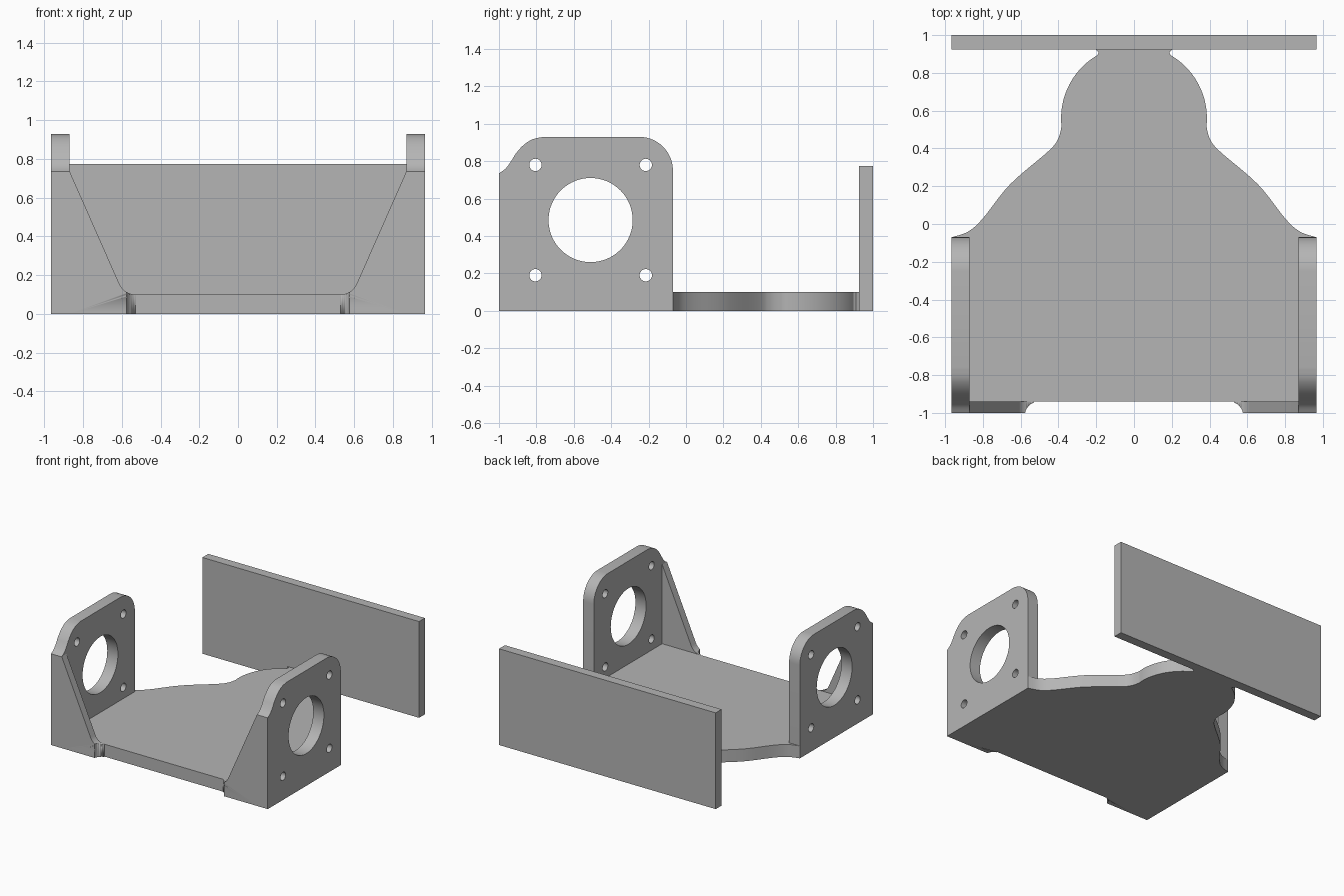
import bpy
import bmesh
from math import cos, sin, radians
from mathutils import Matrix, Vector

if "Cube" in bpy.data.objects:
    bpy.data.objects.remove(bpy.data.objects["Cube"])

# One plain grey finish
grey = bpy.data.materials.new("matte_grey")
grey.use_nodes = True
colour = (0.46, 0.46, 0.46, 1)
grey.diffuse_color = colour
grey.node_tree.nodes["Principled BSDF"].inputs["Base Color"].default_value = colour


def arc(cx, cy, r, start, end, steps=14):
    angles = [radians(start + (end - start) * i / steps) for i in range(steps + 1)]
    return [(cx + r * cos(a), cy + r * sin(a)) for a in angles]


def circle(cx, cy, r, steps=48):
    return arc(cx, cy, r, 0, 360, steps)[:-1]


def smooth_path(points, steps=6):
    """Catmull-Rom curve through the points."""
    p = [Vector(q) for q in [points[0]] + points + [points[-1]]]
    out = []
    for a, b, c, d in zip(p, p[1:], p[2:], p[3:]):
        for i in range(steps):
            t = i / steps
            v = (2 * b + (c - a) * t + (2 * a - 5 * b + 4 * c - d) * t**2
                 + (3 * b - a - 3 * c + d) * t**3) / 2
            out.append((v.x, v.y))
    return out + [points[-1]]


# Profile planes: columns are the world directions of profile x, profile y and depth
PLAN = Matrix.Identity(3)
SIDE = Matrix(((0, 0, 1), (1, 0, 0), (0, 1, 0)))
FRONT = Matrix(((1, 0, 0), (0, 0, -1), (0, 1, 0)))


def plate(name, loops, axes, low, high):
    """Extrude an outline, with further loops as holes, from low to high in depth."""
    curve = bpy.data.curves.new(name, "CURVE")
    curve.dimensions = "2D"
    curve.fill_mode = "BOTH"
    curve.extrude = (high - low) / 2
    for loop in loops:
        spline = curve.splines.new("POLY")
        spline.points.add(len(loop) - 1)
        for point, (x, y) in zip(spline.points, loop):
            point.co = (x, y, 0, 1)
        spline.use_cyclic_u = True
    obj = bpy.data.objects.new(name, curve)
    bpy.context.collection.objects.link(obj)
    bpy.ops.object.select_all(action="DESELECT")
    obj.select_set(True)
    bpy.context.view_layer.objects.active = obj
    bpy.ops.object.convert(target="MESH")
    obj = bpy.context.object
    obj.name = name
    mesh = obj.data
    mesh.transform(axes.to_4x4() @ Matrix.Translation((0, 0, (low + high) / 2)))
    bm = bmesh.new()
    bm.from_mesh(mesh)
    bmesh.ops.remove_doubles(bm, verts=bm.verts, dist=1e-5)
    bmesh.ops.recalc_face_normals(bm, faces=bm.faces)
    bm.to_mesh(mesh)
    bm.free()
    mesh.materials.clear()
    mesh.materials.append(grey)
    bpy.ops.object.shade_smooth_by_angle(angle=radians(30))
    return obj


def mirror(obj):
    mod = obj.modifiers.new("mirror", "MIRROR")
    mod.use_mirror_merge = False


# Base: wide bed, curved shoulders, round head and short neck
half = [(0.87, -0.94), (0.87, -0.07)]
half += smooth_path([(0.965, -0.07), (0.878, -0.04), (0.8, 0.03), (0.656, 0.21),
                     (0.455, 0.384), (0.402, 0.45), (0.384, 0.515)])
half += arc(0, 0.56, 0.386, -4, 60, 20)
half += [(0.186, 0.908), (0.205, 0.925)]
plate("base", [half + [(-x, y) for x, y in reversed(half)]], PLAN, 0, 0.1)

# Back wall
wall = [(-0.965, 0), (0.965, 0), (0.965, 0.775), (-0.965, 0.775)]
plate("back_wall", [wall], FRONT, -1, -0.925)

# Side plates with a central bore and four bolt holes
outline = [(-0.07, 0)] + arc(-0.25, 0.75, 0.18, 0, 90)
outline += smooth_path([(-0.76, 0.93), (-0.82, 0.917), (-0.87, 0.885), (-0.91, 0.84),
                        (-0.935, 0.8), (-0.965, 0.76), (-1, 0.735)], 4)
outline += [(-1, 0)]
holes = [circle(-0.51, 0.485, 0.225, 64)]
holes += [circle(y, z, 0.033, 24) for y in (-0.805, -0.215) for z in (0.19, 0.78)]
mirror(plate("side_plate", [outline] + holes, SIDE, 0.87, 0.965))

# Front gussets, sloping down to a fillet at the bed
slope = [(0.87, 0), (0.87, 0.737)] + arc(0.53, 0.19, 0.09, -23.6, -90) + [(0.53, 0)]
gusset = plate("front_gusset", [slope], FRONT, 0.94, 1)

# Rounded front notch cut out of the gussets
notch = arc(0.503, -1.015, 0.075, 0, 90) + [(0.4, -0.94), (0.4, -1.1), (0.578, -1.1)]
cutter = plate("notch_cutter", [notch], PLAN, -0.1, 0.5)
cutter.hide_render = True
cutter.hide_set(True)
cut = gusset.modifiers.new("notch", "BOOLEAN")
cut.operation = "DIFFERENCE"
cut.solver = "EXACT"
cut.object = cutter
mirror(gusset)
